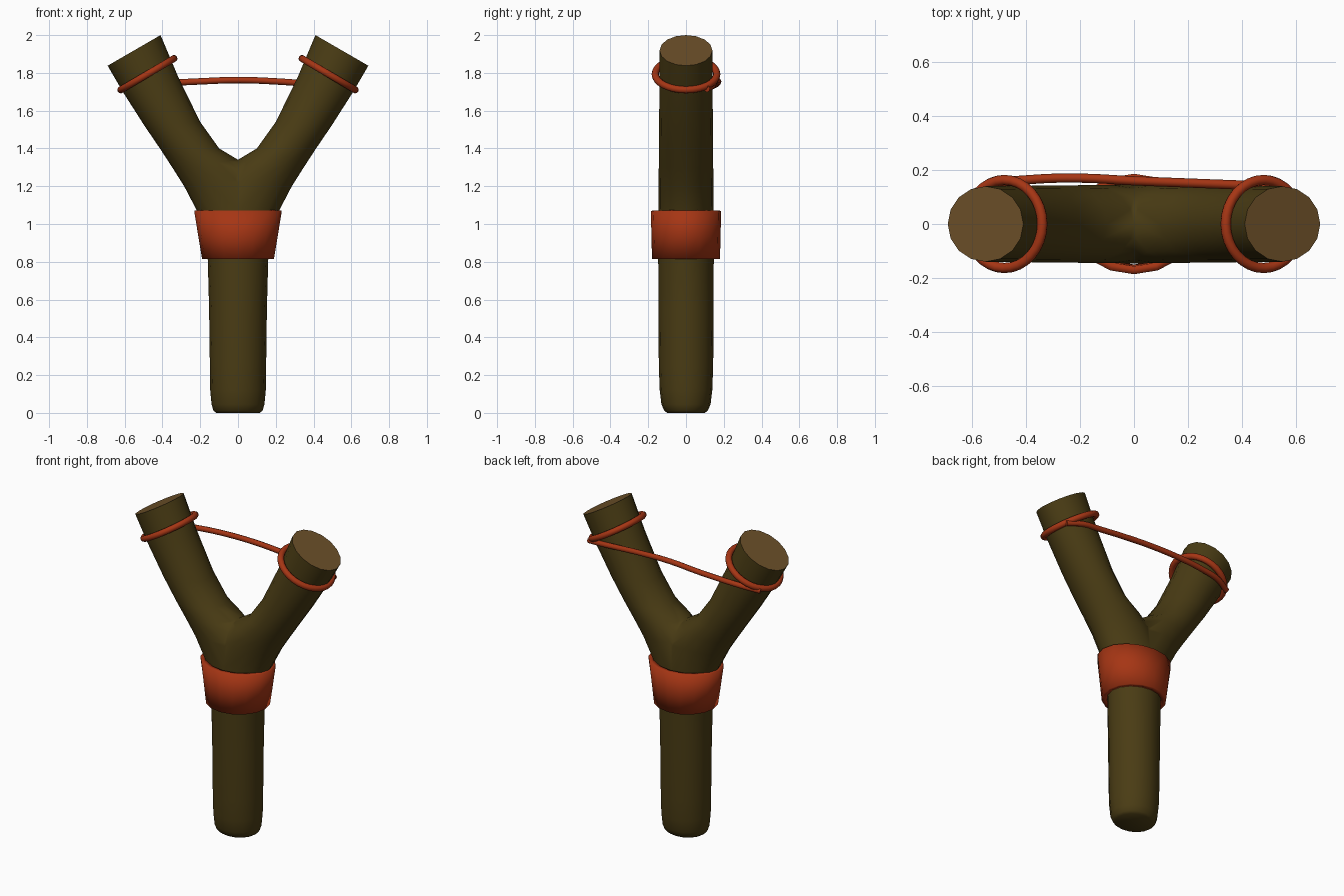
import bpy, bmesh, math
from mathutils import Vector, Matrix

if "Cube" in bpy.data.objects:
    bpy.data.objects.remove(bpy.data.objects["Cube"])


def material(name, rgb):
    m = bpy.data.materials.new(name)
    m.diffuse_color = (*rgb, 1)
    m.use_nodes = True
    m.node_tree.nodes["Principled BSDF"].inputs["Base Color"].default_value = m.diffuse_color
    return m


bark = material("bark", (0.068, 0.045, 0.007))
cut_wood = material("cut wood", (0.15, 0.08, 0.022))
red = material("red rubber", (0.38, 0.036, 0.007))


def finish(obj, mats, angle):
    for m in mats:
        obj.data.materials.append(m)
    bpy.ops.object.select_all(action='DESELECT')
    obj.select_set(True)
    bpy.context.view_layer.objects.active = obj
    bpy.ops.object.shade_smooth_by_angle(angle=math.radians(angle))


def new_object(name, bm):
    bmesh.ops.recalc_face_normals(bm, faces=bm.faces[:])
    mesh = bpy.data.meshes.new(name)
    bm.to_mesh(mesh)
    bm.free()
    obj = bpy.data.objects.new(name, mesh)
    bpy.context.collection.objects.link(obj)
    return obj


def loft(rings, sides):
    """Join elliptical rings given as (inner x, inner z, outer x, outer z, half depth)."""
    bm = bmesh.new()
    loops = []
    for xi, zi, xo, zo, depth in rings:
        mid = Vector(((xi + xo) / 2, 0, (zi + zo) / 2))
        half = Vector(((xo - xi) / 2, 0, (zo - zi) / 2))
        angles = [2 * math.pi * i / sides for i in range(sides)]
        loops.append([bm.verts.new(mid + half * math.cos(a) + Vector((0, depth * math.sin(a), 0)))
                      for a in angles])
    for a, b in zip(loops, loops[1:]):
        for i in range(sides):
            j = (i + 1) % sides
            bm.faces.new((a[i], a[j], b[j], b[i]))
    return bm, loops


# Forked branch: half is lofted up the handle into one arm, cut at the middle and mirrored
handle = [(0.0, 0.115, 0.10), (0.012, 0.13, 0.115), (0.045, 0.14, 0.13), (0.12, 0.147, 0.139),
          (0.25, 0.149, 0.144), (0.55, 0.153, 0.146), (0.81, 0.16, 0.147), (0.93, 0.178, 0.147)]
rings = [(-w, z, w, z, d) for z, w, d in handle]
rings += [(-0.215, 1.08, 0.217, 1.07, 0.146), (-0.11, 1.25, 0.285, 1.20, 0.145),
          (0.0, 1.34, 0.345, 1.295, 0.144), (0.10, 1.40, 0.41, 1.395, 0.143),
          (0.20, 1.54, 0.495, 1.52, 0.142), (0.315, 1.775, 0.61, 1.70, 0.141),
          (0.41, 2.0, 0.69, 1.838, 0.14)]
bm, loops = loft(rings, 16)
bm.faces.new(loops[0])
end = bm.faces.new(loops[-1])
end.material_index = 1
bmesh.ops.bisect_plane(bm, geom=bm.verts[:] + bm.edges[:] + bm.faces[:], dist=1e-4,
                       plane_co=(0, 0, 0), plane_no=(1, 0, 0), clear_inner=True)
fork = new_object("forked_branch", bm)
mirror = fork.modifiers.new("mirror", 'MIRROR')
mirror.use_clip = True
mirror.merge_threshold = 0.001
finish(fork, [bark, cut_wood], 45)

# Grip wrap: flared open sleeve
bm, loops = loft([(-w, z, w, z, d) for z, w, d in
                  ((0.815, 0.19, 0.18), (0.94, 0.211, 0.183), (1.07, 0.232, 0.186))], 16)
wrap = new_object("grip_wrap", bm)
solid = wrap.modifiers.new("thickness", 'SOLIDIFY')
solid.thickness = 0.03
solid.offset = -1
finish(wrap, [red], 40)

# Rubber loops round both arms
for side, label in ((-1, "left"), (1, "right")):
    bpy.ops.mesh.primitive_torus_add(major_radius=0.163, minor_radius=0.019,
                                     major_segments=32, minor_segments=10,
                                     location=(side * 0.48, 0, 1.793),
                                     rotation=(0, side * math.radians(30.5), 0))
    ring = bpy.context.object
    ring.name = label + "_rubber_loop"
    finish(ring, [red], 60)

# Rubber band strung across the back
path = [(-0.60, 0.11, 1.715), (-0.50, 0.15, 1.735), (-0.38, 0.165, 1.745), (-0.2, 0.17, 1.755),
        (0, 0.16, 1.762), (0.2, 0.152, 1.755), (0.38, 0.145, 1.742), (0.5, 0.14, 1.733),
        (0.60, 0.11, 1.715)]
curve = bpy.data.curves.new("rubber_band", 'CURVE')
curve.dimensions = '3D'
curve.bevel_depth = 0.017
curve.bevel_resolution = 2
curve.resolution_u = 4
curve.use_fill_caps = True
spline = curve.splines.new('BEZIER')
spline.bezier_points.add(len(path) - 1)
for point, co in zip(spline.bezier_points, path):
    point.co = co
    point.handle_left_type = point.handle_right_type = 'AUTO'
band = bpy.data.objects.new("rubber_band", curve)
bpy.context.collection.objects.link(band)
curve.materials.append(red)
